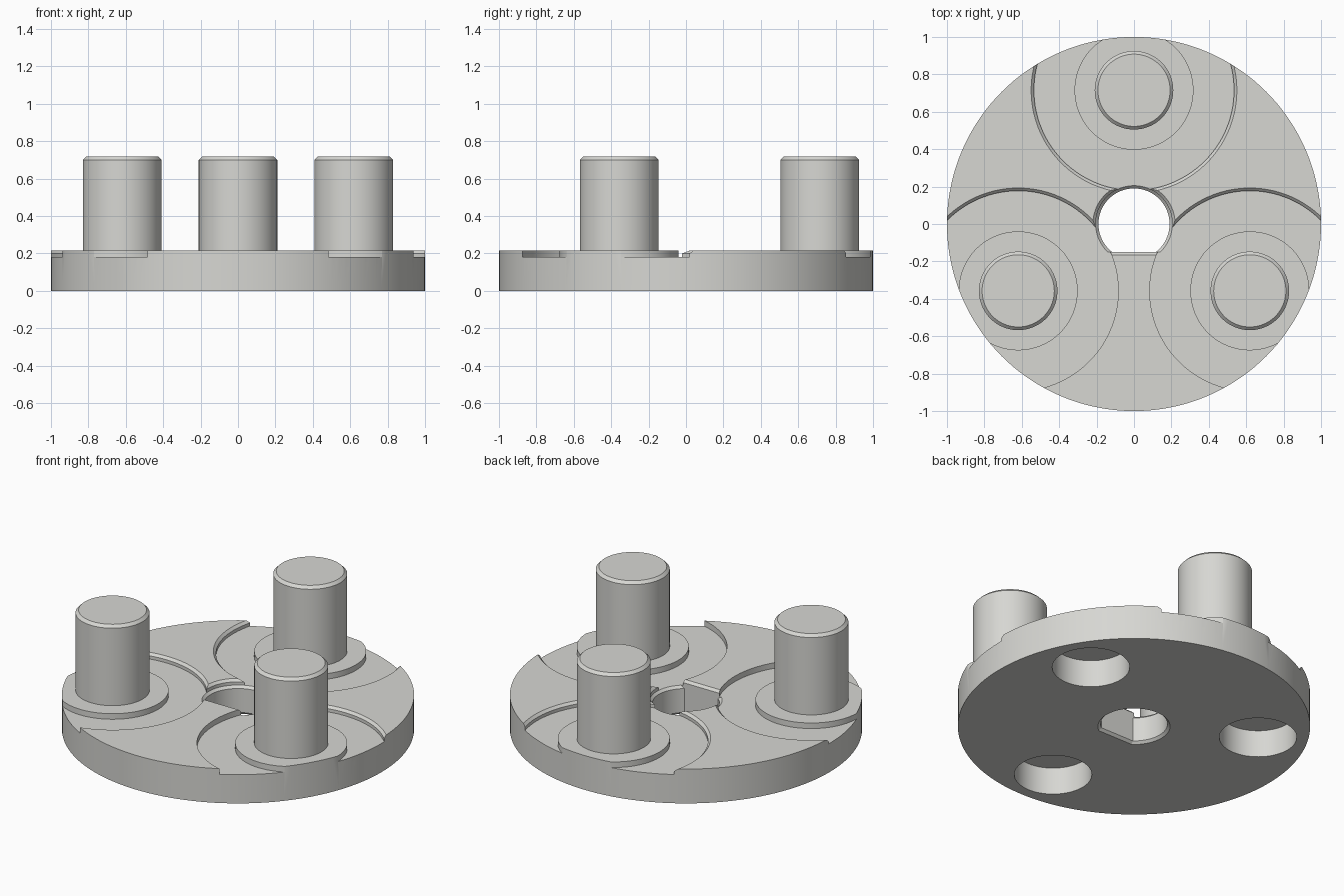
import bpy, bmesh, math

if "Cube" in bpy.data.objects:
    bpy.data.objects.remove(bpy.data.objects["Cube"])

TOP, FLOOR = 0.215, 0.18      # disc top and pocket floor
PIN_R, PIN_DIST = 0.21, 0.715
HOLE_R, HOLE_DEPTH = 0.22, 0.17
PIN_ANGLES = [math.radians(a) for a in (90, 210, 330)]

metal = bpy.data.materials.new("light grey metal")
metal.diffuse_color = (0.68, 0.68, 0.65, 1)
metal.use_nodes = True
metal.node_tree.nodes["Principled BSDF"].inputs["Base Color"].default_value = metal.diffuse_color


def loft(name, rings, closed=False, caps=(True, True)):
    """Skin a list of equally long point rings into an object."""
    bm = bmesh.new()
    vs = [[bm.verts.new(p) for p in ring] for ring in rings]
    n = len(vs[0])
    pairs = list(zip(vs, vs[1:]))
    if closed:
        pairs.append((vs[-1], vs[0]))
    for a, b in pairs:
        for i in range(n):
            j = (i + 1) % n
            bm.faces.new((a[i], a[j], b[j], b[i]))
    if not closed:
        if caps[0]:
            bm.faces.new(vs[0][::-1])
        if caps[1]:
            bm.faces.new(vs[-1])
    bmesh.ops.recalc_face_normals(bm, faces=bm.faces)
    me = bpy.data.meshes.new(name)
    bm.to_mesh(me)
    bm.free()
    me.materials.append(metal)
    ob = bpy.data.objects.new(name, me)
    bpy.context.collection.objects.link(ob)
    return ob


def circle(r, z, x=0, y=0, n=96):
    return [(x + r * math.cos(math.tau * i / n), y + r * math.sin(math.tau * i / n), z)
            for i in range(n)]


def d_shape(r, flat, z, n=64):
    """Circle of radius r with a flat on the front side."""
    a0 = math.asin(-flat / r)
    span = math.pi - 2 * a0
    return [(r * math.cos(a0 + span * i / n), r * math.sin(a0 + span * i / n), z)
            for i in range(n + 1)]


def select(ob):
    bpy.ops.object.select_all(action='DESELECT')
    ob.select_set(True)
    bpy.context.view_layer.objects.active = ob


def cut(target, cutter):
    cutter.hide_render = True
    mod = target.modifiers.new("cut", 'BOOLEAN')
    mod.operation, mod.solver, mod.object = 'DIFFERENCE', 'EXACT', cutter
    select(target)
    bpy.ops.object.modifier_apply(modifier=mod.name)
    bpy.data.objects.remove(cutter)


# Round base disc
disc = loft("base_disc", [circle(1, 0, n=144), circle(1, TOP, n=144)])

for k, pa in enumerate(PIN_ANGLES):
    px, py = PIN_DIST * math.cos(pa), PIN_DIST * math.sin(pa)

    # Ring-shaped pocket around the boss; its edge is chamfered except on the front sector
    profile = [(0.318, FLOOR, 0), (0.535, FLOOR, 0), (0.535, 0.2, 0),
               (0.535, 0.225, 0.025), (0.318, 0.225, 0)]
    rings = []
    for r, z, flare in profile:
        ring = []
        for i in range(96):
            t = math.tau * (i + 0.5) / 96
            rel = math.sin(t - pa - math.pi)      # sign tells the side of the pocket
            plain = (k == 1 and rel < 0) or (k == 2 and rel > 0)
            rr = r + (0 if plain else flare)
            ring.append((px + rr * math.cos(t), py + rr * math.sin(t), z))
        rings.append(ring)
    cut(disc, loft("pocket_cutter", rings, closed=True))

    # Blind hole in the underside, opposite each pin
    cut(disc, loft("hole_cutter", [circle(HOLE_R, -0.1, -px, -py),
                                   circle(HOLE_R, HOLE_DEPTH, -px, -py)]))

    # Pin with chamfered top
    pin = loft("pin_%d" % (k + 1), [circle(PIN_R, TOP, px, py), circle(PIN_R, 0.7, px, py),
                                    circle(PIN_R - 0.017, 0.717, px, py)], caps=(False, True))
    select(pin)
    bpy.ops.object.shade_smooth_by_angle(angle=math.radians(25))

# D-shaped shaft hole, chamfered at both ends; the flat runs up to the top face
levels = [(0.215, 0.175, -0.01), (0.205, 0.165, 0), (0.19, 0.15, 0.015), (0.19, 0.15, FLOOR - 0.015),
          (0.205, 0.15, FLOOR), (0.205, 0.15, 0.2), (0.23, 0.175, 0.225)]
cut(disc, loft("shaft_cutter", [d_shape(*lv) for lv in levels]))
select(disc)
bpy.ops.object.shade_smooth_by_angle(angle=math.radians(25))
